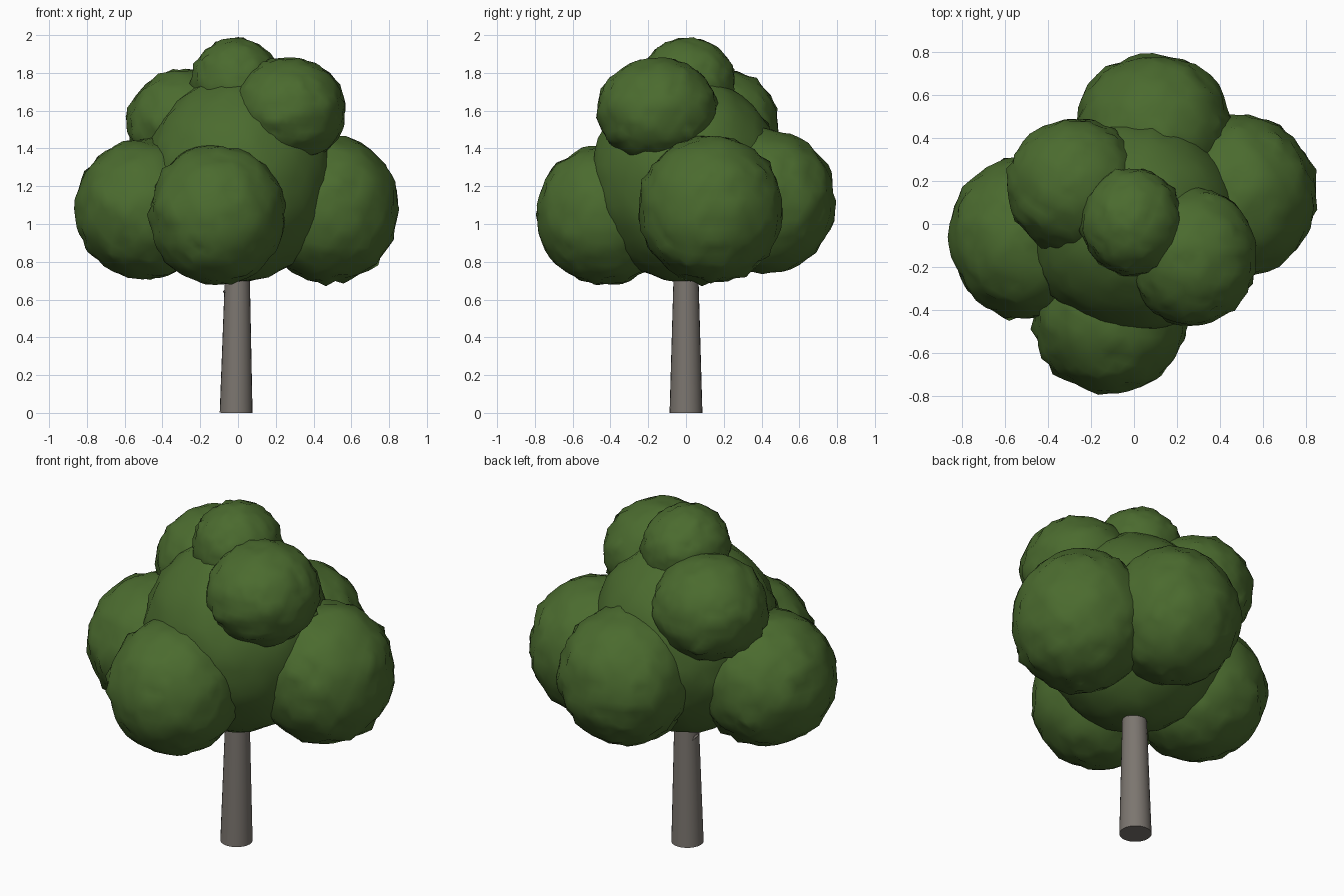
import bpy, bmesh, math, random
from mathutils import Vector, noise

if "Cube" in bpy.data.objects:
    bpy.data.objects.remove(bpy.data.objects["Cube"])

random.seed(4)

def material(name, rgb):
    m = bpy.data.materials.new(name)
    m.diffuse_color = (*rgb, 1)
    m.use_nodes = True
    m.node_tree.nodes["Principled BSDF"].inputs["Base Color"].default_value = m.diffuse_color
    return m

leaf_green = material("leaf green", (0.070, 0.147, 0.028))
bark_grey = material("bark grey", (0.20, 0.18, 0.16))

def finish(bm, name, mat, smooth_angle):
    me = bpy.data.meshes.new(name)
    bm.to_mesh(me)
    bm.free()
    me.materials.append(mat)
    ob = bpy.data.objects.new(name, me)
    bpy.context.collection.objects.link(ob)
    bpy.ops.object.select_all(action='DESELECT')
    ob.select_set(True)
    bpy.context.view_layer.objects.active = ob
    bpy.ops.object.shade_smooth_by_angle(angle=math.radians(smooth_angle))
    return ob

# Ragged leaf clump: sphere with soft lumps and short spiky jitter
def clump(name, centre, radii, rough=0.035):
    bm = bmesh.new()
    bmesh.ops.create_icosphere(bm, subdivisions=4, radius=1)
    c = Vector(centre)
    for v in bm.verts:
        n = v.co.normalized()
        lump = noise.noise(n * 5 + c * 7) * rough
        jitter = noise.noise(n * 15 + c * 9) * rough * 1.1
        spike = rough * 1.2 if random.random() < 0.05 else 0
        s = 1 + lump + jitter + spike
        v.co = c + Vector((n.x * radii[0], n.y * radii[1], n.z * radii[2])) * s
    finish(bm, name, leaf_green, 75)

# Tapered limb between two points
def limb(name, a, b, r1, r2, sides=16):
    a, b = Vector(a), Vector(b)
    bm = bmesh.new()
    bmesh.ops.create_cone(bm, cap_ends=True, segments=sides, radius1=r1,
                          radius2=r2, depth=(b - a).length)
    rot = (b - a).to_track_quat('Z', 'Y')
    for v in bm.verts:
        v.co = rot @ v.co + (a + b) / 2
    finish(bm, name, bark_grey, 40)

# Crown
clump("crown_core", (0, 0, 1.24), (0.50, 0.50, 0.55), 0.02)
clump("crown_left", (-0.49, -0.06, 1.08), (0.37, 0.38, 0.37))
clump("crown_front", (-0.11, -0.43, 1.05), (0.36, 0.36, 0.37))
clump("crown_right", (0.48, 0.13, 1.08), (0.37, 0.38, 0.39))
clump("crown_back", (0.09, 0.43, 1.12), (0.365, 0.36, 0.38))
clump("crown_upper_right", (0.27, -0.15, 1.60), (0.30, 0.32, 0.28))
clump("crown_upper_left", (-0.28, 0.18, 1.53), (0.31, 0.31, 0.29))
clump("crown_top", (-0.01, 0.01, 1.745), (0.235, 0.25, 0.24))

# Trunk and the branches leading into the clumps
limb("trunk", (-0.01, 0, 0), (0, 0, 1.1), 0.087, 0.055, 24)
limb("branch_right", (-0.055, 0, 0.62), (0.35, 0.08, 1.05), 0.035, 0.02, 8)
limb("branch_left", (0.03, 0, 0.66), (-0.35, -0.04, 1.05), 0.035, 0.02, 8)
limb("branch_front", (0, 0.02, 0.7), (-0.08, -0.32, 1.05), 0.03, 0.02, 8)
limb("branch_back", (0, -0.02, 0.7), (0.07, 0.32, 1.05), 0.03, 0.02, 8)
